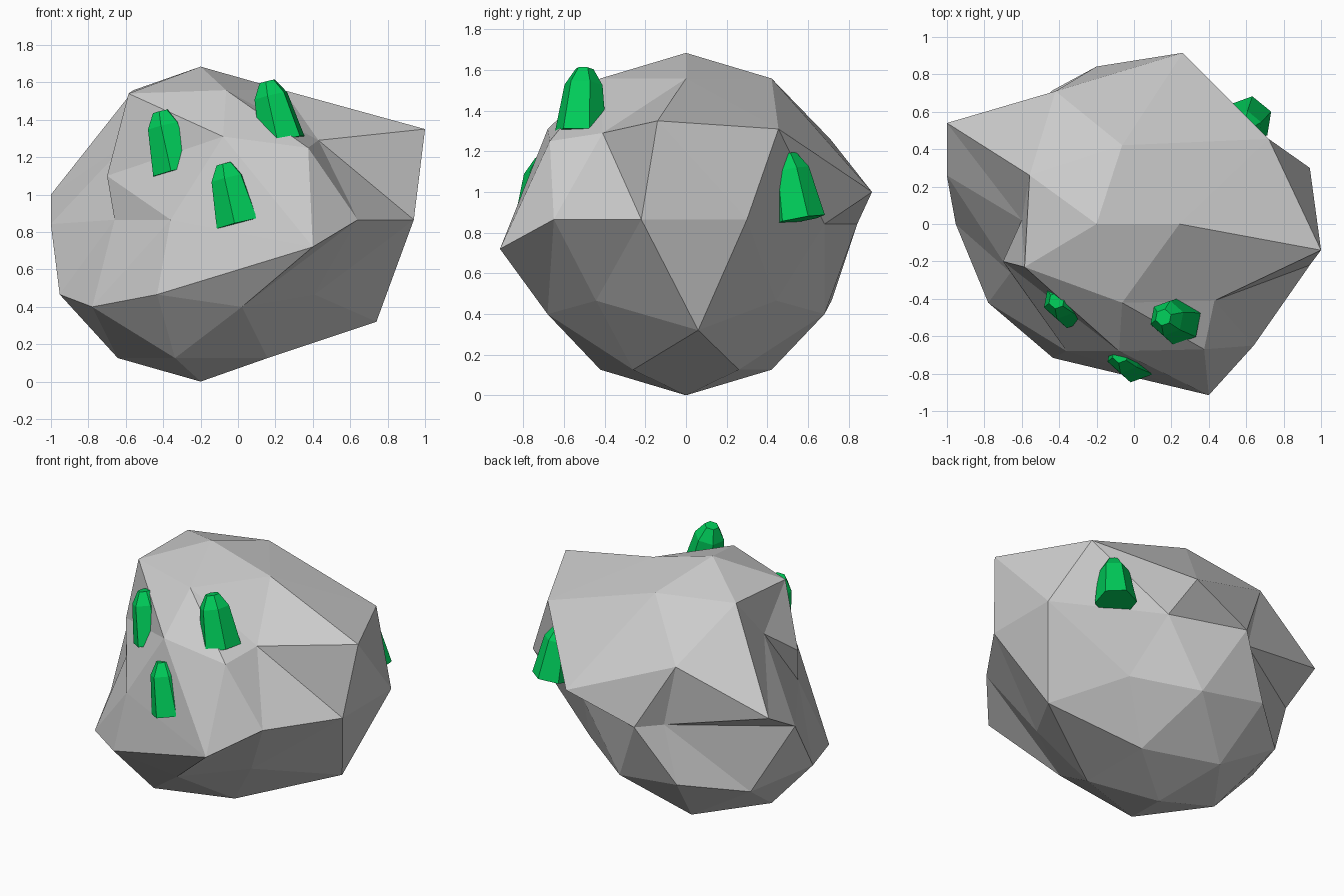
import bpy, bmesh, math
from mathutils import Vector, Euler

if "Cube" in bpy.data.objects:
    bpy.data.objects.remove(bpy.data.objects["Cube"])


def finish(name, bm, color=None):
    bmesh.ops.recalc_face_normals(bm, faces=bm.faces)
    mesh = bpy.data.meshes.new(name)
    bm.to_mesh(mesh)
    bm.free()
    ob = bpy.data.objects.new(name, mesh)
    bpy.context.collection.objects.link(ob)
    if color:
        mesh.materials.append(color)
    return ob


# Boulder: low icosphere with some corners pulled out or pushed in
centre = Vector((-0.2, 0, 0.842))
bm = bmesh.new()
bmesh.ops.create_icosphere(bm, subdivisions=2, radius=0.842)
bmesh.ops.translate(bm, verts=bm.verts, vec=centre)
moves = [  # original corner -> new corner
    ((0.55, 0, 1.22), (1.0, -0.14, 1.35)),
    ((0.515, 0, 0.40), (0.74, 0.06, 0.32)),
    ((0.60, -0.26, 0.84), (0.94, -0.22, 0.865)),
    ((0.60, 0.26, 0.84), (0.94, 0.30, 0.865)),
    ((0.294, -0.68, 0.84), (0.64, -0.65, 0.865)),
    ((-0.2, -0.84, 0.84), (0.40, -0.915, 0.72)),
    ((0.032, -0.715, 1.22), (0.375, -0.67, 1.25)),
    ((0.378, -0.42, 1.28), (0.43, -0.41, 1.29)),
    ((0.378, 0.42, 1.28), (0.72, 0.455, 1.31)),
    ((0.032, 0.715, 1.22), (0.26, 0.915, 1.0)),
    ((-0.42, 0.68, 1.28), (-0.42, 0.71, 1.26)),
    ((-0.694, 0.68, 0.84), (-0.325, 0.70, 0.84)),
    ((-0.808, 0.442, 1.22), (-1.0, 0.54, 1.0)),
    ((-0.915, 0, 1.28), (-0.60, 0.02, 1.27)),
    ((-0.808, -0.442, 1.22), (-0.70, -0.20, 1.10)),
    ((-0.557, -0.26, 1.555), (-0.585, -0.23, 1.54)),
    ((-1.0, -0.26, 0.84), (-0.66, -0.26, 0.865)),
    ((-0.694, -0.68, 0.84), (-0.36, -0.68, 0.865)),
    ((-0.42, -0.68, 1.28), (-0.08, -0.68, 1.31)),
]
start = {v: v.co.copy() for v in bm.verts}
for old, new in moves:
    vert = min(start, key=lambda v: (start[v] - Vector(old)).length)
    vert.co = new
finish("boulder", bm)

# Green crystals: six-sided tapering prisms with a blunt tip
green = bpy.data.materials.new("crystal_green")
green.diffuse_color = (0.0, 0.6, 0.1, 1)
green.use_nodes = True
green.node_tree.nodes["Principled BSDF"].inputs["Base Color"].default_value = green.diffuse_color


def crystal(name, loc, rot):
    bm = bmesh.new()
    rings = []
    for r, z in ((0.13, -0.15), (0.095, 0.10), (0.045, 0.18)):
        rings.append([bm.verts.new((r * math.cos(k * math.pi / 3),
                                    r * math.sin(k * math.pi / 3), z)) for k in range(6)])
    for a, b in zip(rings, rings[1:]):
        for k in range(6):
            n = (k + 1) % 6
            bm.faces.new((a[k], a[n], b[n], b[k]))
    bm.faces.new(rings[0][::-1])
    bm.faces.new(rings[-1])
    ob = finish(name, bm, green)
    ob.location = loc
    ob.rotation_euler = Euler([math.radians(d) for d in rot])


crystal("crystal_left", (-0.37, -0.42, 1.27), (-8, -12, 20))
crystal("crystal_front", (-0.03, -0.71, 0.99), (-8, -12, 20))
crystal("crystal_upper", (0.20, -0.51, 1.43), (-8, -12, 20))
crystal("crystal_back", (0.60, 0.53, 1.01), (8, -8, 20))
